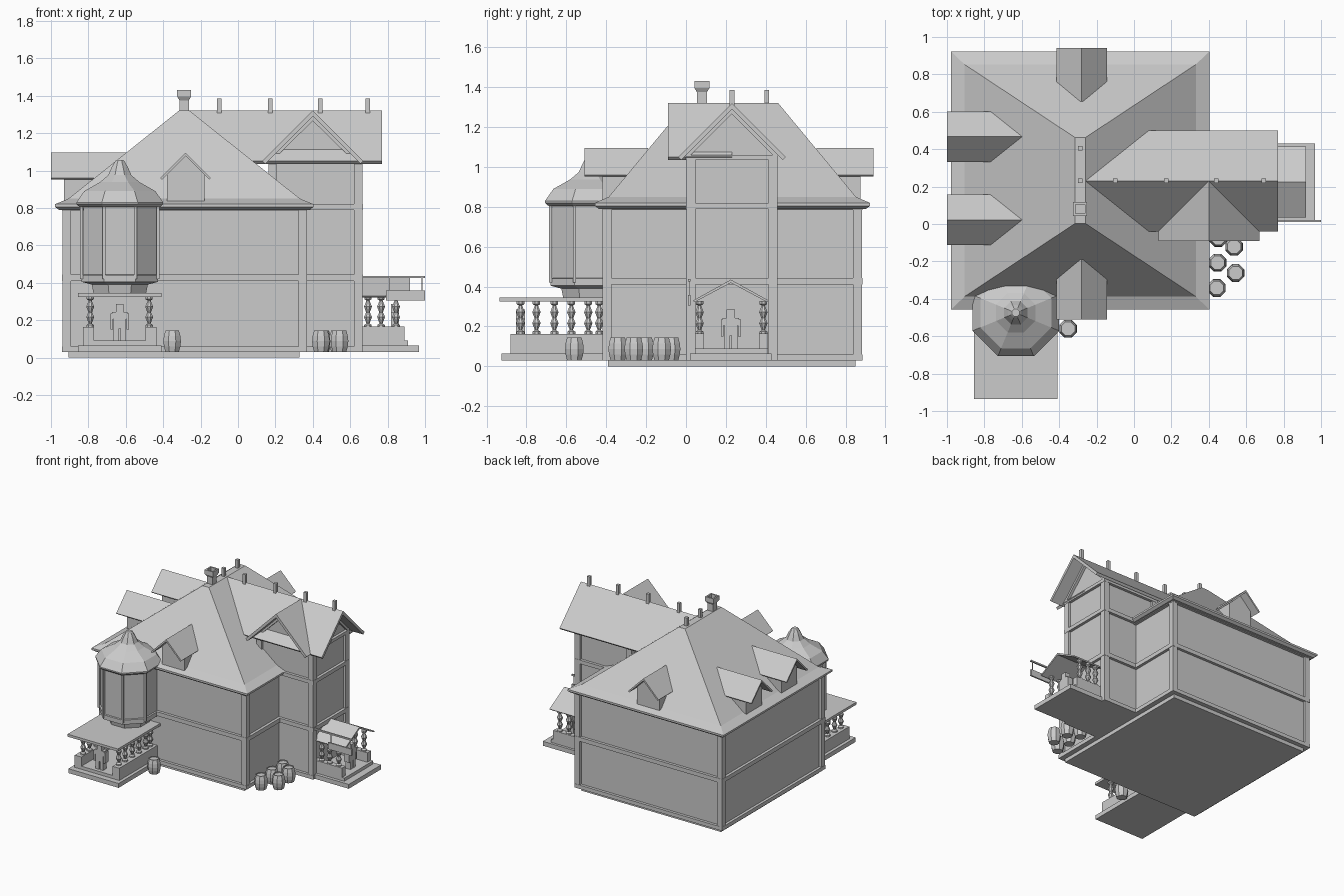
import bpy, bmesh
from math import cos, sin, pi

if "Cube" in bpy.data.objects:
    bpy.data.objects.remove(bpy.data.objects["Cube"])


def finish(name, bm):
    bmesh.ops.recalc_face_normals(bm, faces=bm.faces)
    me = bpy.data.meshes.new(name)
    bm.to_mesh(me)
    bm.free()
    ob = bpy.data.objects.new(name, me)
    bpy.context.collection.objects.link(ob)
    return ob


def boxes(name, items):
    """One object from boxes given as (x0, x1, y0, y1, z0, z1)."""
    bm = bmesh.new()
    for x0, x1, y0, y1, z0, z1 in items:
        vs = bmesh.ops.create_cube(bm, size=1)['verts']
        for v in vs:
            v.co = (x0 if v.co.x < 0 else x1, y0 if v.co.y < 0 else y1, z0 if v.co.z < 0 else z1)
    return finish(name, bm)


def prism(name, profile, axis, a0, a1):
    """Extrude a profile (side, z) along x or y."""
    bm = bmesh.new()
    ends = []
    for a in (a0, a1):
        ends.append([bm.verts.new((a, s, z) if axis == 'x' else (s, a, z)) for s, z in profile])
        bm.faces.new(ends[-1])
    n = len(profile)
    for i in range(n):
        j = (i + 1) % n
        bm.faces.new((ends[0][i], ends[0][j], ends[1][j], ends[1][i]))
    return finish(name, bm)


def gable_roof(name, axis, c, half, z_eave, z_peak, a0, a1, t):
    prof = [(c - half, z_eave), (c, z_peak), (c + half, z_eave),
            (c + half - t * .5, z_eave - t * .5), (c, z_peak - t), (c - half + t * .5, z_eave - t * .5)]
    return prism(name, prof, axis, a0, a1)


def stack(bm, rings):
    """Join closed rings of points, capping both ends."""
    vs = [[bm.verts.new(p) for p in r] for r in rings]
    for a, b in zip(vs, vs[1:]):
        for i in range(len(a)):
            j = (i + 1) % len(a)
            bm.faces.new((a[i], a[j], b[j], b[i]))
    bm.faces.new(vs[0][::-1])
    bm.faces.new(vs[-1])


def lathe(name, spots, profile, sides=8):
    """Turned shape with flats to the axes; profile = (apothem, z)."""
    bm = bmesh.new()
    k = 1 / cos(pi / sides)
    for x, y, z in spots:
        stack(bm, [[(x + r * k * cos(pi / sides * (2 * i + 1)), y + r * k * sin(pi / sides * (2 * i + 1)), z + h)
                    for i in range(sides)] for r, h in profile])
    return finish(name, bm)


def timbered(name, x0, x1, y0, y1, z1, bands):
    """Inset walls, corner posts and horizontal bands."""
    d, w = .022, .045
    boxes(name + "_walls", [(x0 + d, x1 - d, y0 + d, y1 - d, .03, z1)])
    boxes(name + "_posts", [(a, a + w, b, b + w, .04, z1)
                            for a in (x0 + .002, x1 - w - .002) for b in (y0 + .002, y1 - w - .002)])
    boxes(name + "_bands", [(x0, x1, y0, y1, a, b) for a, b in bands])


# Main block
CX, CY = -.2875, .2325
boxes("foundation", [(-.905, .33, -.39, .85, 0, .03)])
timbered("main", -.94, .37, -.42, .885, .80, [(.03, .06), (.41, .443), (.785, .80)])


def rect(hx, hy, z):
    return [(CX + a * hx, CY + b * hy, z) for a, b in ((-1, -1), (1, -1), (1, 1), (-1, 1))]


bm = bmesh.new()
stack(bm, [rect(.67, .67, .79), rect(.69, .69, .805), rect(.69, .69, .82),
           rect(.618, .62, .85), rect(.028, .23, 1.32)])
finish("main_hip_roof", bm)

# Wing with its gable roof and the cross gable on its front
timbered("wing", .16, .667, 0, .46, 1.06, [(.03, .06), (.41, .443), (.79, .82), (1.035, 1.06)])
prism("wing_gable_wall", [(.005, 1.05), (.23, 1.285), (.455, 1.05)], 'x', .2, .645)
gable_roof("wing_roof", 'x', .23, .27, 1.05, 1.32, -.26, .77, .03)
gable_roof("wing_gable_trim", 'x', .23, .235, 1.06, 1.295, .6, .667, .03)
prism("cross_gable_wall", [(.15, 1.05), (.40, 1.285), (.65, 1.05)], 'y', .022, .23)
gable_roof("cross_gable_roof", 'y', .40, .27, 1.05, 1.32, -.09, .23, .03)
gable_roof("cross_gable_trim", 'y', .40, .24, 1.06, 1.295, 0, .06, .03)

# Dormers: axis, centre, outer roof end, inner roof end, wall face
for name, axis, c, out, inn, wall in (("front", 'y', -.28, -.51, -.19, -.42), ("back", 'y', -.28, .94, .655, .875),
                                      ("left_a", 'x', .467, -1, -.6, -.93), ("left_b", 'x', .022, -1, -.6, -.93)):
    gable_roof(name + "_dormer_roof", axis, c, .135, .96, 1.095, out, inn, .018)
    prism(name + "_dormer_wall", [(c - .1, .825), (c - .1, .98), (c, 1.079), (c + .1, .98), (c + .1, .825)],
          axis, wall, inn)

# Chimney and ridge posts
bm = bmesh.new()


def square(r, z):
    return [(-.288 + a * r, .08 + b * r, z) for a, b in ((-1, -1), (1, -1), (1, 1), (-1, 1))]


stack(bm, [square(.025, 1.28), square(.025, 1.375), square(.037, 1.395), square(.037, 1.43),
           square(.025, 1.43), square(.025, 1.40)])
finish("chimney", bm)
boxes("ridge_posts", [(x - .012, x + .012, y - .012, y + .012, 1.29, 1.385) for x, y in
                      ((-.288, .23), (-.288, .405), (-.1, .23), (.172, .23), (.44, .23), (.695, .23))])

# Octagonal corner tower
TOWER = [(-.632, -.475, 0)]
lathe("tower_walls", TOWER, [(.14, .34), (.15, .39), (.205, .405), (.205, .44), (.195, .443), (.195, .80), (.205, .82)])
lathe("tower_roof", TOWER, [(.215, .805), (.232, .82), (.232, .83), (.19, .89), (.105, .938),
                            (.062, .975), (.042, 1.02), (.025, 1.05), (.02, 1.055)])
r = .205 / cos(pi / 8)
boxes("tower_posts", [(x - .008, x + .008, y - .008, y + .008, .42, .81) for x, y in
                      [(-.632 + r * cos(pi / 8 * k), -.475 + r * sin(pi / 8 * k)) for k in range(1, 16, 2)]])

# Turned porch posts
POST = [(.02, 0), (.02, .012), (.008, .02), (.021, .055), (.01, .08), (.021, .11), (.008, .143), (.019, .15), (.019, .165)]

# Front porch
boxes("front_porch_base", [(-.855, -.41, -.925, -.40, .03, .065), (-.83, -.435, -.88, -.40, .06, .09)])
boxes("front_porch_low_walls", [(-.83, -.77, -.88, -.40, .085, .163), (-.495, -.435, -.88, -.40, .085, .163)])
boxes("front_porch_roof", [(-.855, -.41, -.935, -.38, .325, .345)])
lathe("front_porch_posts", [(x, y, .162) for x in (-.79, -.475) for y in (-.83, -.75, -.66, -.575, -.49, -.435)], POST)

# Side porch with small gable roof
boxes("side_porch_base", [(.64, .967, .02, .43, .03, .065), (.64, .91, .045, .41, .06, .09)])
boxes("side_porch_low_walls", [(.64, .89, .045, .09, .085, .165), (.64, .89, .365, .41, .085, .165)])
gable_roof("side_porch_roof", 'x', .225, .19, .33, .435, .64, .92, .016)
lathe("side_porch_posts", [(x, y, .162) for x in (.695, .765, .845) for y in (.068, .388)], POST)

# Hanging blank board on an arm
boxes("hanging_board", [(.66, 1, .01, .022, .425, .437), (.79, 1, .01, .022, .305, .358),
                        (.81, .814, .014, .018, .355, .43), (.982, .986, .014, .018, .355, .43)])


# Standing figures in the porch entrances
def figure(name, x, y, sideways):
    parts = [(-.033, -.004, .09, .16), (.004, .033, .09, .16), (-.033, .033, .155, .205), (-.042, .042, .205, .243),
             (-.05, -.036, .15, .235), (.036, .05, .15, .235), (-.021, .021, .24, .285)]
    t = .022
    boxes(name, [(x - t, x + t, y + a, y + b, c, d) if sideways else (x + a, x + b, y - t, y + t, c, d)
                 for a, b, c, d in parts])


figure("front_porch_figure", -.632, -.83, False)
figure("side_porch_figure", .84, .225, True)

# Barrels
lathe("barrels", [(x, y, .03) for x, y in ((.45, -.075), (.535, -.122), (.447, -.207), (.543, -.262), (.443, -.342),
                                           (-.352, -.56))],
      [(.036, 0), (.044, .03), (.047, .058), (.044, .085), (.036, .115), (.031, .115), (.031, .108)])
